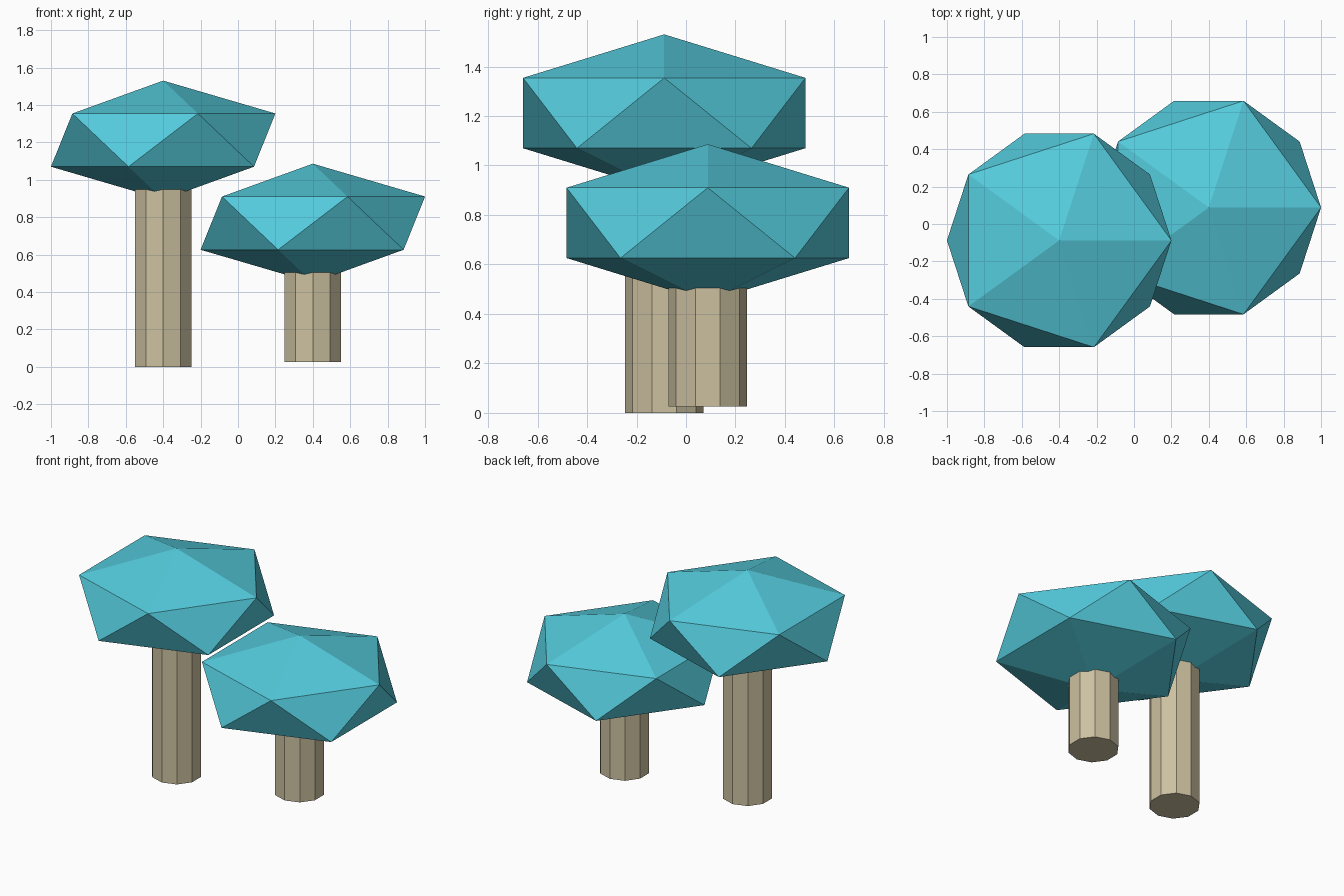
import bpy

if "Cube" in bpy.data.objects:
    bpy.data.objects.remove(bpy.data.objects["Cube"])


def material(name, color):
    mat = bpy.data.materials.new(name)
    mat.diffuse_color = color
    mat.use_nodes = True
    mat.node_tree.nodes["Principled BSDF"].inputs["Base Color"].default_value = mat.diffuse_color
    return mat


foliage = material("foliage", (0.09, 0.60, 0.72, 1))
bark = material("bark", (0.60, 0.53, 0.35, 1))


def tree(label, x, y, base, crown_z):
    # ten-sided trunk, its top hidden inside the crown
    top = crown_z - 0.1
    bpy.ops.mesh.primitive_cylinder_add(
        vertices=10, radius=0.158, depth=top - base,
        location=(x, y, (base + top) / 2))
    trunk = bpy.context.object
    trunk.name = label + "_trunk"
    trunk.data.materials.append(bark)

    # flattened icosahedron crown
    bpy.ops.mesh.primitive_ico_sphere_add(
        subdivisions=1, radius=1, location=(x, y, crown_z))
    crown = bpy.context.object
    crown.name = label + "_crown"
    crown.scale = (0.671, 0.671, 0.318)
    bpy.ops.object.transform_apply(location=False, rotation=False, scale=True)
    crown.data.materials.append(foliage)


tree("tall_tree", -0.4, -0.088, 0.0, 1.212)
tree("short_tree", 0.4, 0.088, 0.025, 0.768)
